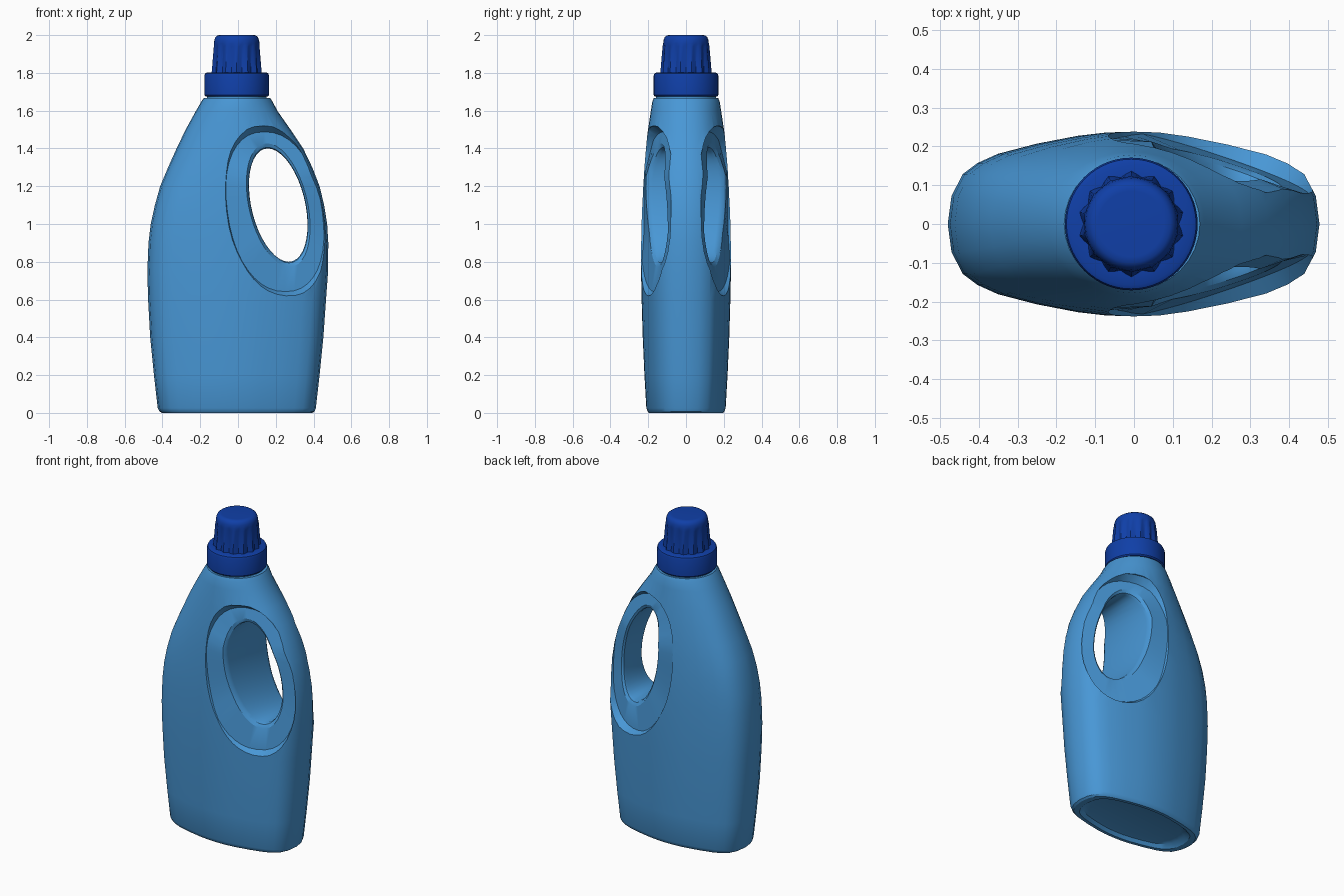
import bpy, bmesh
from math import sin, cos, pi, copysign

if "Cube" in bpy.data.objects:
    bpy.data.objects.remove(bpy.data.objects["Cube"], do_unlink=True)


def material(name, color):
    mat = bpy.data.materials.new(name)
    mat.use_nodes = True
    mat.diffuse_color = color
    bsdf = next(n for n in mat.node_tree.nodes if n.type == 'BSDF_PRINCIPLED')
    bsdf.inputs["Base Color"].default_value = color
    return mat


def loft(name, rings, mat):
    """Skin a list of equal-length closed rings and cap both ends."""
    bm = bmesh.new()
    loops = [[bm.verts.new(p) for p in ring] for ring in rings]
    n = len(loops[0])
    for a, b in zip(loops, loops[1:]):
        for i in range(n):
            j = (i + 1) % n
            bm.faces.new((a[i], a[j], b[j], b[i]))
    bm.faces.new(loops[0])
    bm.faces.new(loops[-1])
    bmesh.ops.recalc_face_normals(bm, faces=bm.faces)
    mesh = bpy.data.meshes.new(name)
    bm.to_mesh(mesh)
    bm.free()
    mesh.materials.append(mat)
    obj = bpy.data.objects.new(name, mesh)
    bpy.context.collection.objects.link(obj)
    return obj


def activate(obj):
    bpy.ops.object.select_all(action='DESELECT')
    obj.select_set(True)
    bpy.context.view_layer.objects.active = obj


def smooth(obj, angle):
    activate(obj)
    bpy.ops.object.shade_smooth_by_angle(angle=angle)


light_blue = material("light blue plastic", (0.065, 0.31, 0.67, 1))
dark_blue = material("dark blue plastic", (0.005, 0.05, 0.39, 1))

# Bottle body: a lens-shaped section that turns round towards the neck
quarter = [(1, 0), (.98, .3), (.92, .54), (.84, .66), (.73, .76),
           (.52, .87), (.3, .955), (.15, .99), (0, 1)]


def section(z, left, right, depth, scale=1):
    w = min(1, max(0, (z - 1.1) / 0.57))
    pts = []
    for i, (u, v) in enumerate(quarter):
        a = i * pi / 16
        pts.append((u + w * (cos(a) - u), v + w * (sin(a) - v)))
    full = pts + [(-u, v) for u, v in pts[-2::-1]]
    full += [(u, -v) for u, v in full[-2:0:-1]]
    mid, half = (left + right) / 2, (right - left) / 2 * scale
    return [(mid + u * half, v * depth * scale, z) for u, v in full]


base = (-.42, .41, .205)
body_rings = [section(.025, *base, .72), section(.02, *base, .8),
              section(0, *base, .87), section(0, *base, .96),
              section(.008, *base, .99)]
for row in [(.025, -.425, .412, .21), (.2, -.445, .432, .22),
            (.4, -.465, .452, .229), (.6, -.476, .466, .235),
            (.75, -.48, .477, .238), (.9, -.474, .478, .238),
            (1.0, -.462, .472, .237), (1.1, -.44, .456, .234),
            (1.2, -.412, .432, .23), (1.3, -.37, .393, .224),
            (1.4, -.325, .345, .214), (1.5, -.277, .278, .201),
            (1.6, -.222, .208, .186), (1.65, -.193, .182, .178),
            (1.668, -.18, .17, .17)]:
    body_rings.append(section(*row))
body = loft("bottle_body", body_rings, light_blue)


# Handle opening: a sloped oval recess on each side joined by a through hole
def oval(cx, cz, a, h, lean, power, scale, side, lift, flat=None):
    ring = []
    for i in range(40):
        t = 2 * pi * i / 40
        c = copysign(abs(cos(t)) ** power, cos(t))
        s = copysign(abs(sin(t)) ** power, sin(t))
        x = cx + scale * (a * c + lean * s)
        z = cz + scale * h * s
        floor = min(.222, .228 - .345 * x)
        floor += .08 * max(0, .95 - z) - .25 * max(0, z - 1.25)
        y = flat if flat else floor + lift
        ring.append((x, side * y, z))
    return ring


recess = (.195, 1.065, .27, .455, -.06, .9)
hole = (.213, 1.1, .145, .30, -.055, 1)


def cutter_side(side):
    return [oval(*recess, 1, side, 0, .4),
            oval(*recess, 1, side, .05),
            oval(*recess, .93, side, 0),
            oval(*hole, 1.09, side, 0),
            oval(*hole, 1.02, side, -.012),
            oval(*hole, 1, side, -.03)]


cutter = loft("handle_cutter", cutter_side(-1) + cutter_side(1)[::-1], light_blue)
cutter.hide_render = True
cut = body.modifiers.new("handle_opening", 'BOOLEAN')
cut.operation = 'DIFFERENCE'
cut.solver = 'EXACT'
cut.object = cutter
activate(body)
bpy.ops.object.modifier_apply(modifier=cut.name)
bpy.data.objects.remove(cutter, do_unlink=True)
smooth(body, 0.5)


# Round parts on the neck axis, with optional flutes
def turned(name, profile, mat, angle=0.6, segments=56, flutes=14):
    rings = []
    for r, z, depth in profile:
        ring = []
        for i in range(segments):
            t = 2 * pi * i / segments
            rr = r * (1 - depth * (0.5 + 0.5 * cos(flutes * t)))
            ring.append((-.007 + rr * cos(t), rr * sin(t), z))
        rings.append(ring)
    smooth(loft(name, rings, mat), angle)


turned("neck", [(.158, 1.64, 0), (.158, 1.69, 0)], light_blue)
turned("cap_skirt", [(.155, 1.675, 0), (.165, 1.675, 0), (.171, 1.682, 0),
                     (.171, 1.785, 0), (.167, 1.797, 0), (.157, 1.802, 0),
                     (.12, 1.802, 0)], dark_blue)
turned("cap_grip", [(.137, 1.795, .1), (.135, 1.81, .1), (.124, 1.94, .07),
                    (.121, 1.955, 0), (.118, 1.975, 0), (.112, 1.99, 0),
                    (.1, 1.999, 0), (.085, 2.0, 0)], dark_blue)
